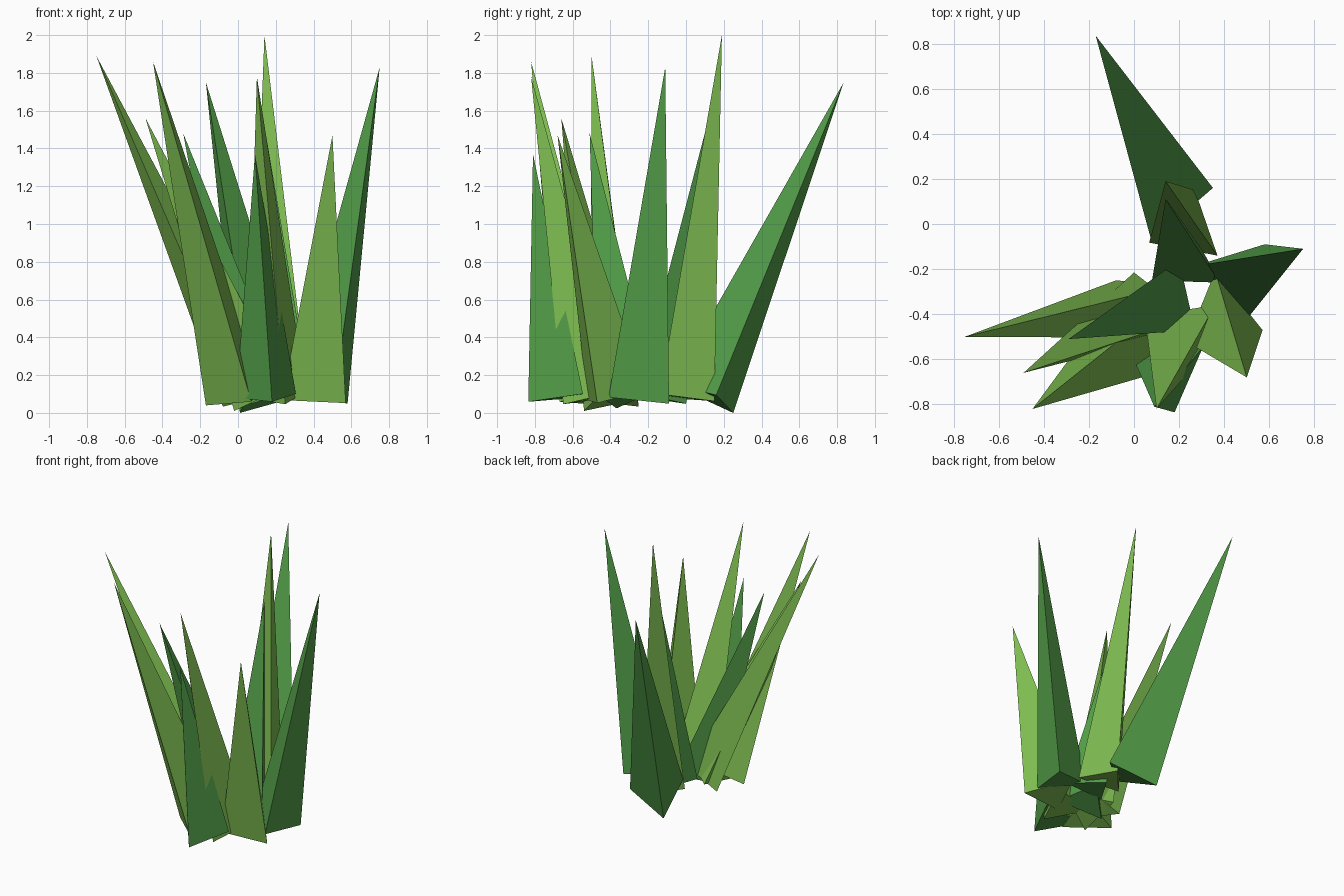
import bpy
import bmesh
from math import sqrt
from mathutils import Vector

cube = bpy.data.objects.get("Cube")
if cube:
    bpy.data.objects.remove(cube, do_unlink=True)


def make_material(name, color):
    mat = bpy.data.materials.new(name)
    mat.use_nodes = True
    mat.diffuse_color = color
    mat.node_tree.nodes["Principled BSDF"].inputs["Base Color"].default_value = color
    return mat


cool_green = make_material("cool green", (0.085, 0.34, 0.065, 1))
warm_green = make_material("warm green", (0.21, 0.51, 0.083, 1))

BASE_HEIGHT = 0.08            # height of the middle of each cut base
UP = Vector((0, 0, 1))


def third_corner(a, b, axis):
    """Finish an equilateral triangle on the left of the edge a to b."""
    return (a + b) / 2 + axis.normalized().cross(b - a) * sqrt(3) / 2


def blade(name, material, tip, corner_a, corner_b):
    """Three-sided spike whose base is cut square to its leaning axis."""
    tip = Vector(tip)
    a = Vector((*corner_a, BASE_HEIGHT))
    b = Vector((*corner_b, BASE_HEIGHT))
    centre = (a + b + third_corner(a, b, UP)) / 3
    axis = tip - centre

    # Drop the known corners onto the tilted base plane
    for corner in (a, b):
        lean = axis.xy.dot((corner - centre).xy) / axis.z
        corner.z = max(0.0, BASE_HEIGHT - lean)
    c = third_corner(a, b, axis)

    bm = bmesh.new()
    top = bm.verts.new(tip)
    base = [bm.verts.new(p) for p in (a, b, c)]
    bm.faces.new(base)
    for i, vert in enumerate(base):
        bm.faces.new((base[i - 1], vert, top))
    bmesh.ops.recalc_face_normals(bm, faces=bm.faces)
    mesh = bpy.data.meshes.new(name)
    bm.to_mesh(mesh)
    bm.free()
    mesh.materials.append(material)
    bpy.context.scene.collection.objects.link(bpy.data.objects.new(name, mesh))


# Cool green blades: tip, then one base edge
blade("back_blade", cool_green, (-.17, .835, 1.75), (.35, .16), (.01, .25))
blade("left_blade", cool_green, (.75, -.11, 1.83), (.51, -.41), (.58, -.09))
blade("inner_back_blade", cool_green, (.14, .11, 1.52), (.08, -.25), (.38, -.26))
blade("front_short_blade", cool_green, (.09, -.81, 1.37), (-.01, -.58), (.18, -.835))
blade("inner_right_blade", cool_green, (-.29, -.51, 1.48), (.27, -.47), (.2, -.16))

# Warm green blades
blade("tallest_blade", warm_green, (.14, .19, 2), (.37, -.14), (.27, .15))
blade("right_blade", warm_green, (-.75, -.5, 1.89), (.18, -.27), (-.08, -.25))
blade("front_right_blade", warm_green, (-.45, -.82, 1.86), (-.17, -.44), (.07, -.67))
blade("short_right_blade", warm_green, (-.49, -.66, 1.56), (0, -.215), (-.02, -.54))
blade("front_left_blade", warm_green, (.5, -.68, 1.47), (.57, -.47), (.36, -.21))
blade("front_tall_blade", warm_green, (.1, -.82, 1.78), (.25, -.65), (.36, -.36))
